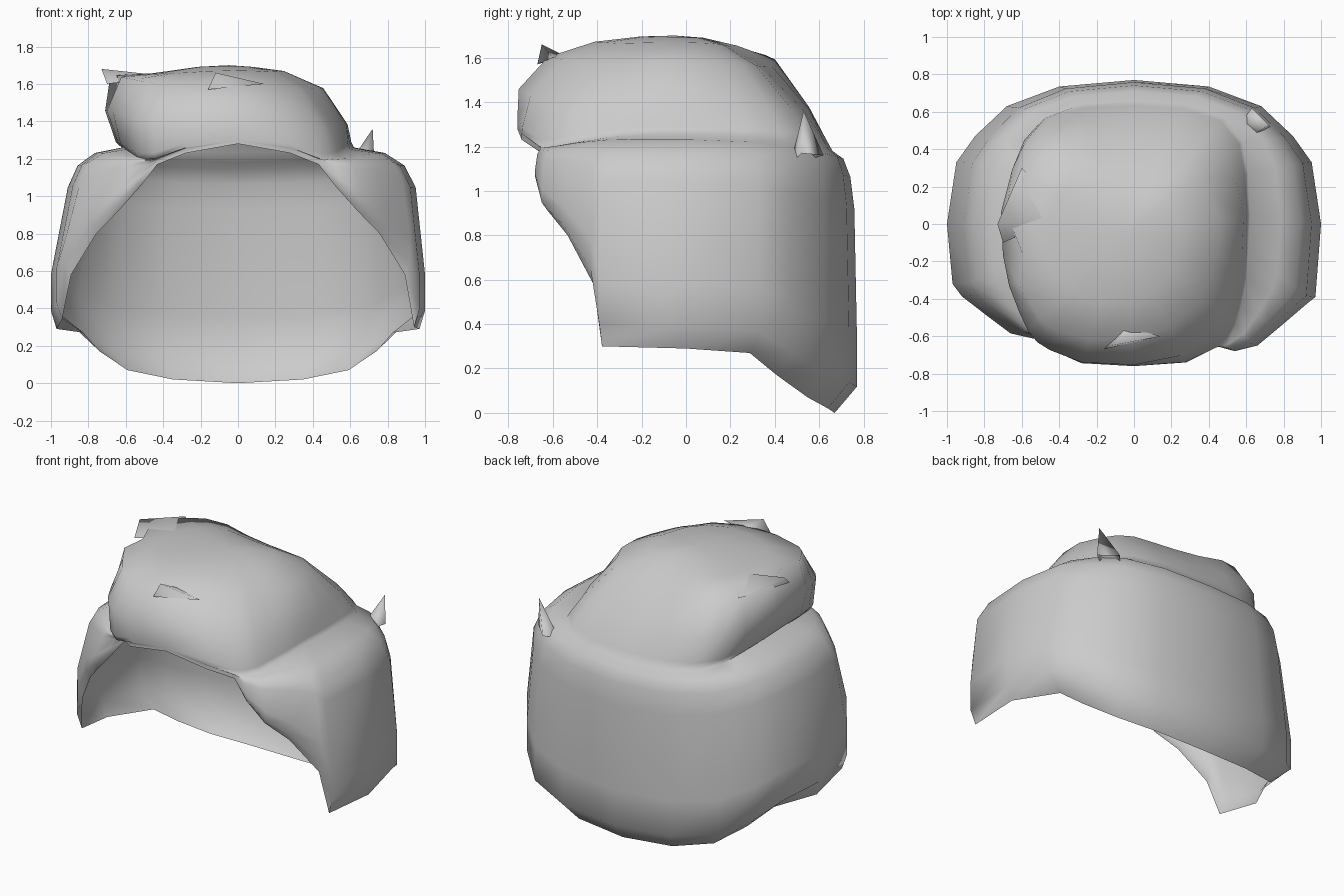
import bpy, bmesh
from mathutils import Vector

if "Cube" in bpy.data.objects:
    bpy.data.objects.remove(bpy.data.objects["Cube"])

# Half outline from front centre to back centre:
# band outline x, y, lower edge z, then crown crease x, y, z
HALF = [
    (0.00, -.76, 1.28, 0.00, -.76, 1.30), (0.28, -.74, 1.23, 0.28, -.74, 1.26),
    (0.43, -.65, 1.17, 0.44, -.66, 1.20), (0.54, -.68, 1.05, 0.50, -.61, 1.20),
    (0.66, -.65, 0.92, 0.54, -.54, 1.21), (0.78, -.55, 0.80, 0.57, -.44, 1.23),
    (0.92, -.43, 0.58, 0.60, -.30, 1.25), (0.97, -.39, 0.30, 0.61, -.15, 1.26),
    (1.00, 0.00, 0.29, 0.62, 0.05, 1.26), (0.95, 0.33, 0.27, 0.61, 0.27, 1.25),
    (0.85, 0.47, 0.17, 0.58, 0.44, 1.23), (0.68, 0.63, 0.07, 0.48, 0.57, 1.21),
    (0.40, 0.735, 0.02, 0.28, 0.64, 1.19), (0.00, 0.77, 0.00, 0.00, 0.66, 1.18)]

# Crown profiles: spread from apex, height fraction above the crease
FRONT = [(1.00, .06), (1.00, .40), (.82, .76), (.52, .93), (.22, .99)]
RIGHT = [(0.98, .06), (0.97, .28), (.79, .72), (.46, .93), (.20, .98)]
BACK = [(0.96, .10), (0.86, .36), (.59, .73), (.35, .91), (.18, .98)]
LEFT = [(1.06, .06), (1.18, .45), (1.15, .88), (.75, .90), (.30, .98)]
APEX = Vector((-.05, -.05, 1.70))


def finish(name, bm, angle=1.2):
    me = bpy.data.meshes.new(name)
    bm.to_mesh(me)
    bm.free()
    ob = bpy.data.objects.new(name, me)
    bpy.context.collection.objects.link(ob)
    bpy.ops.object.select_all(action='DESELECT')
    bpy.context.view_layer.objects.active = ob
    ob.select_set(True)
    bpy.ops.object.shade_smooth_by_angle(angle=angle)
    return ob


def column(bx, by, zb, cx, cy, zc):
    """One strip from the lower edge over the crease up to the crown."""
    pts = []
    band, crease = Vector((bx, by)), Vector((cx, cy))
    upper = Vector((bx * (.95 if bx > 0 else .91), by * .985))
    curl = .97 if by < .2 else .87      # lower edge tucks in at the back
    if zb > 1.1:                        # fringe edge has no band below it
        curl, upper = 1, band
    rows = [(band * curl, 0), (band, .1), (band, .3), (upper, .78),
            (upper.lerp(crease, .18), .9), (upper.lerp(crease, .5), .97), (crease, 1)]
    for p, t in rows:
        pts.append((p.x, p.y, zb + (zc - zb) * t))
    d = crease - APEX.xy
    n = d.normalized()
    side = RIGHT if n.x > 0 else LEFT
    end = BACK if n.y > 0 else FRONT
    # the front right and back corners are rounded off
    corner = abs(2 * n.x * n.y) * (.13 if n.x > 0 else .06)
    for k, ((fs, hs), (fe, he)) in enumerate(zip(side, end)):
        f = fs * n.x ** 2 + fe * n.y ** 2
        h = hs * n.x ** 2 + he * n.y ** 2
        f *= 1 - corner * min(1, k / 2)
        p = APEX.xy + d * f
        pts.append((p.x, p.y, zc + (APEX.z - zc) * h))
    return pts


# Open shell: lower band and puffed crown, left side slimmer at the front
def left(a, b, c, d, e, f):
    if -.7 < b < -.4:
        b *= .9
    elif -.4 < b < 0:
        b, c = -.32, .34
    return -a, b, c, -d, e, f


cols = HALF + [left(*p) for p in HALF[-2:0:-1]]
bm = bmesh.new()
grid = [[bm.verts.new(p) for p in column(*c)] for c in cols]
# notch in the left rim of the crown
grid[-7][9].co.x += .08
apex = bm.verts.new(APEX)
for i, a in enumerate(grid):
    b = grid[(i + 1) % len(grid)]
    for j in range(len(a) - 1):
        bm.faces.new((a[j], b[j], b[j + 1], a[j + 1]))
    bm.faces.new((a[-1], b[-1], apex))
finish("hair_shell", bm)


# Small pointed tufts
def tuft(name, base, tip):
    m = bmesh.new()
    ring = [m.verts.new(p) for p in base]
    t = m.verts.new(tip)
    for i in range(len(ring)):
        m.faces.new((ring[i], ring[(i + 1) % len(ring)], t))
    bmesh.ops.recalc_face_normals(m, faces=m.faces)
    finish(name, m, 2.5)


tuft("back_tuft", [(.57, .54, 1.14), (.63, .47, 1.12), (.73, .52, 1.17), (.63, .62, 1.16)],
     (.72, .53, 1.36))
tuft("front_tuft", [(-.16, -.67, 1.57), (.14, -.60, 1.60), (-.04, -.55, 1.61)],
     (-.12, -.65, 1.66))
tuft("left_tuft", [(-.70, -.10, 1.60), (-.36, .05, 1.64), (-.60, .30, 1.62)],
     (-.73, 0, 1.68))
